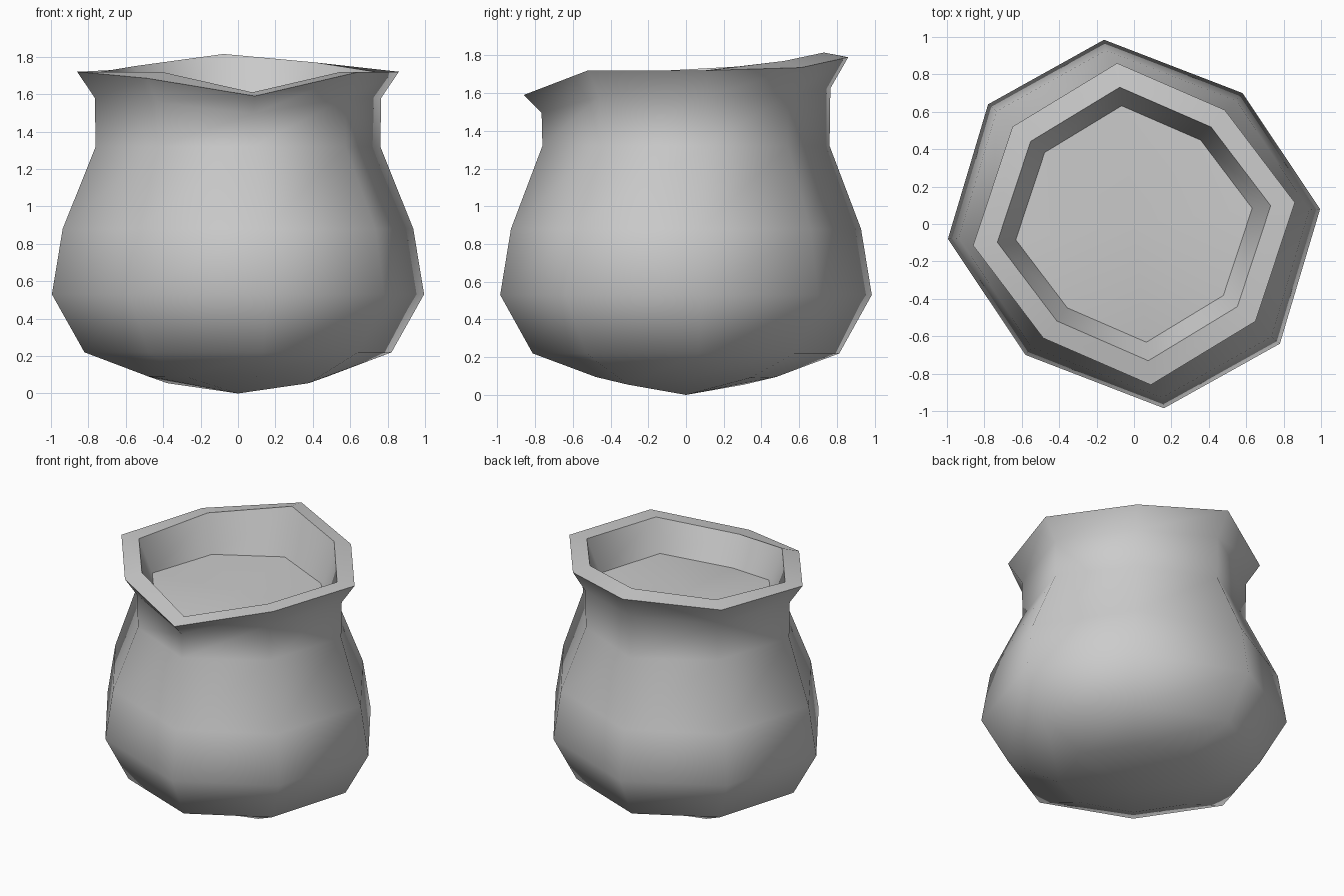
import bpy
import bmesh

cube = bpy.data.objects.get("Cube")
if cube:
    bpy.data.objects.remove(cube)

# Eight-sided outlines, counter-clockwise from +x
BELLY = [(0.995, 0.08), (0.58, 0.70), (-0.16, 0.985), (-0.78, 0.64)]
MOUTH = [(0.86, 0.115), (0.485, 0.61), (-0.09, 0.86), (-0.65, 0.52)]
BELLY += [(-x, -y) for x, y in BELLY]
MOUTH += [(-x, -y) for x, y in MOUTH]

# Uneven heights around the sagging mouth
LIP = [1.72, 1.735, 1.79, 1.73, 1.72, 1.685, 1.59, 1.72]
INNER_LIP = [1.72, 1.77, 1.815, 1.75, 1.72, 1.72, 1.61, 1.72]
CONTENTS = [1.49, 1.475, 1.486, 1.49, 1.49, 1.50, 1.405, 1.497]
NECK = [1.58 + (z - 1.72) * 0.65 for z in LIP]
BASE = [0.092, 0.09, 0.095, 0.055] * 2

material = bpy.data.materials.new("grey cloth")
material.use_nodes = True
material.diffuse_color = (0.6, 0.6, 0.6, 1)
material.node_tree.nodes["Principled BSDF"].inputs["Base Color"].default_value = (0.6, 0.6, 0.6, 1)

bm = bmesh.new()


def ring(outline, scale, heights):
    if not isinstance(heights, list):
        heights = [heights] * len(outline)
    return [bm.verts.new((x * scale, y * scale, z)) for (x, y), z in zip(outline, heights)]


def pairs(loop):
    return zip(loop, loop[1:] + loop[:1])


def cap(loop, z, flip=False):
    centre = bm.verts.new((0, 0, z))
    for a, b in pairs(loop):
        bm.faces.new((b, a, centre) if flip else (a, b, centre))


# Rings from the underside, up the outside, over the lip and down inside
rings = [
    ring(BELLY, 0.485, BASE),
    ring(BELLY, 0.825, 0.22),
    ring(BELLY, 1.0, 0.53),
    ring(BELLY, 0.942, 0.88),
    ring(MOUTH, 0.885, 1.32),
    ring(MOUTH, 0.89, NECK),
    ring(MOUTH, 1.0, LIP),
    ring(MOUTH, 0.85, INNER_LIP),
    ring(MOUTH, 0.735, CONTENTS),
]
for lower, upper in zip(rings, rings[1:]):
    for (a, b), (d, c) in zip(pairs(lower), pairs(upper)):
        bm.faces.new((a, b, c, d))
cap(rings[0], 0.0, flip=True)
cap(rings[-1], 1.49)

# Smooth cloth with crisp lip and contents edges
for face in bm.faces:
    face.smooth = True
for loop in rings[-3:]:
    for a, b in pairs(loop):
        bm.edges.get((a, b)).smooth = False

mesh = bpy.data.meshes.new("open_sack")
bm.to_mesh(mesh)
bm.free()
mesh.materials.append(material)
sack = bpy.data.objects.new("open_sack", mesh)
bpy.context.collection.objects.link(sack)
